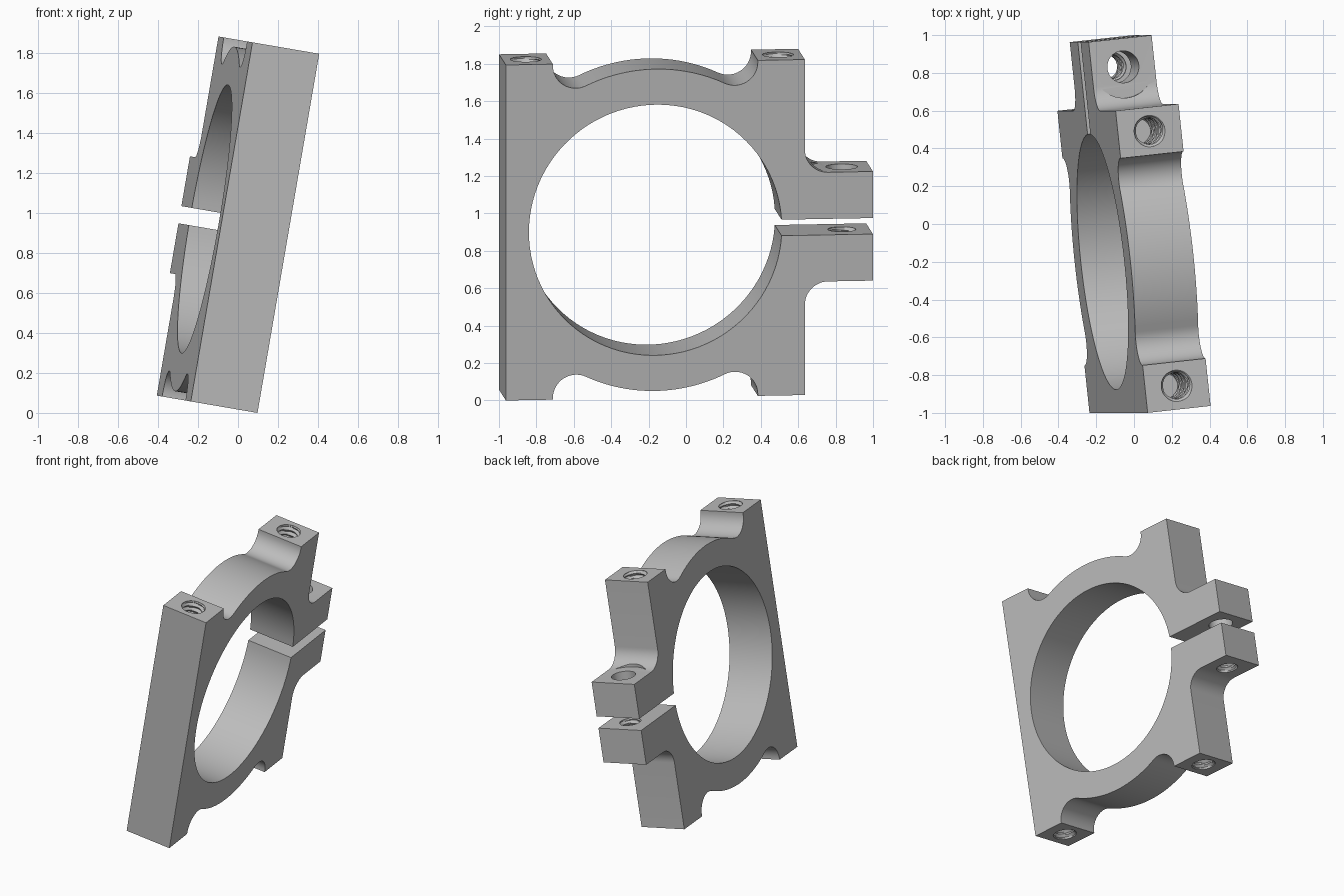
import bpy, bmesh
from math import sin, cos, pi, atan2, sqrt, asin, radians
from mathutils import Matrix, Euler

if "Cube" in bpy.data.objects:
    bpy.data.objects.remove(bpy.data.objects["Cube"])

THICK, BORE, RING, FILLET = 0.34, 0.68, 0.873, 0.124
HALF_W, HALF_H, PAD_IN = 0.804, 0.91, 0.551
EAR_END, EAR_TOP, SLIT = 1.17, 0.296, 0.0435
PAD_HOLE, EAR_HOLE = 0.678, 1.02

metal = bpy.data.materials.new("plain grey metal")
metal.use_nodes = True
GREY = (0.5, 0.5, 0.5, 1)
metal.diffuse_color = GREY
metal.node_tree.nodes["Principled BSDF"].inputs["Base Color"].default_value = GREY


def arc(cx, cy, r, a0, a1, n):
    return [(cx + r * cos(a0 + (a1 - a0) * i / n),
             cy + r * sin(a0 + (a1 - a0) * i / n)) for i in range(n + 1)]


def make_object(name, bm):
    bmesh.ops.recalc_face_normals(bm, faces=bm.faces)
    mesh = bpy.data.meshes.new(name)
    bm.to_mesh(mesh)
    bm.free()
    ob = bpy.data.objects.new(name, mesh)
    bpy.context.collection.objects.link(ob)
    return ob


def turned_cutter(name, y, z0, z1, rings, radius, n=32):
    """Upright closed solid at (0, y) whose radius follows radius(z, turn)."""
    bm = bmesh.new()
    rows = []
    for i in range(rings + 1):
        z = z0 + (z1 - z0) * i / rings
        rows.append([bm.verts.new((radius(z, k / n) * cos(2 * pi * k / n),
                                   y + radius(z, k / n) * sin(2 * pi * k / n), z))
                     for k in range(n)])
    for a, b in zip(rows, rows[1:]):
        for k in range(n):
            j = (k + 1) % n
            bm.faces.new((a[k], a[j], b[j], b[k]))
    bm.faces.new(rows[0])
    bm.faces.new(rows[-1])
    ob = make_object(name, bm)
    ob.hide_render = True
    return ob


def thread(mouths, minor=0.068, major=0.086, pitch=0.036):
    """Helical groove, with a countersink at each mouth height."""
    def radius(z, turn):
        phase = (z / pitch - turn) % 1
        groove = minor + (major - minor) * (1 - abs(2 * phase - 1))
        sink = max(major - abs(z - m) for m in mouths)
        return max(groove, sink)
    return radius


# Upper half of the clamp outline, from the slit round to the flat side
c_v = sqrt((RING + FILLET) ** 2 - (PAD_IN - FILLET) ** 2)
c_u = PAD_IN - FILLET
tangent = atan2(c_v, c_u)
scoop = arc(c_u, c_v, FILLET, 0, tangent - pi, 16)
upper = [(EAR_END, SLIT), (EAR_END, EAR_TOP)]
upper += arc(HALF_W + FILLET, EAR_TOP + FILLET, FILLET, -pi / 2, -pi, 12)
upper += [(HALF_W, HALF_H), (PAD_IN, HALF_H)]
upper += scoop
upper += arc(0, 0, RING, tangent, pi - tangent, 24)[1:-1]
upper += [(-u, v) for u, v in reversed(scoop)]
upper += [(-PAD_IN, HALF_H), (-HALF_W, HALF_H)]

# Mirror it, then close the outline along the bore
slit_angle = asin(SLIT / BORE)
outline = upper + [(u, -v) for u, v in reversed(upper)]
outline += arc(0, 0, BORE, 2 * pi - slit_angle, slit_angle, 96)

bm = bmesh.new()
face = bm.faces.new([bm.verts.new((-THICK / 2, u, v)) for u, v in outline])
side = bmesh.ops.extrude_face_region(bm, geom=[face])
bmesh.ops.translate(bm, vec=(THICK, 0, 0),
                    verts=[g for g in side["geom"] if isinstance(g, bmesh.types.BMVert)])
clamp = make_object("split_clamp_ring", bm)
clamp.data.materials.append(metal)

# Threaded holes in the four corner pads
cutters = []
for sy in (-1, 1):
    for sz in (-1, 1):
        ends = sorted((sz * (HALF_H + 0.01), sz * (HALF_H - 0.4)))
        cutters.append(turned_cutter("pad_thread_cutter", sy * PAD_HOLE, *ends, 64,
                                     thread([sz * HALF_H])))

# Ear screw: threaded below, clear above, with a seat for the screw head
cutters.append(turned_cutter("lower_ear_thread_cutter", EAR_HOLE, -EAR_TOP - 0.01,
                             -SLIT + 0.01, 40,
                             thread([-EAR_TOP, -SLIT], 0.062, 0.078)))
cutters.append(turned_cutter("upper_ear_hole_cutter", EAR_HOLE, 0, 0.4, 1,
                             lambda z, t: 0.085))
cutters.append(turned_cutter("screw_seat_cutter", EAR_HOLE, EAR_TOP + 0.001, 0.6, 1,
                             lambda z, t: 0.165, 48))

bpy.context.view_layer.objects.active = clamp
for cutter in cutters:
    cut = clamp.modifiers.new("cut", 'BOOLEAN')
    cut.operation, cut.solver, cut.object = 'DIFFERENCE', 'EXACT', cutter
    bpy.ops.object.modifier_apply(modifier=cut.name)
    bpy.data.objects.remove(cutter)

# Lean the finished clamp and stand it on the floor
tilt = Matrix.Rotation(radians(9.75), 4, 'Y') @ Matrix.Rotation(radians(6.15), 4, 'Z')
clamp.data.transform(Matrix.Translation((0, -0.182, 0.94)) @ tilt)
bpy.ops.object.select_all(action='DESELECT')
clamp.select_set(True)
bpy.ops.object.shade_smooth_by_angle(angle=radians(25))
